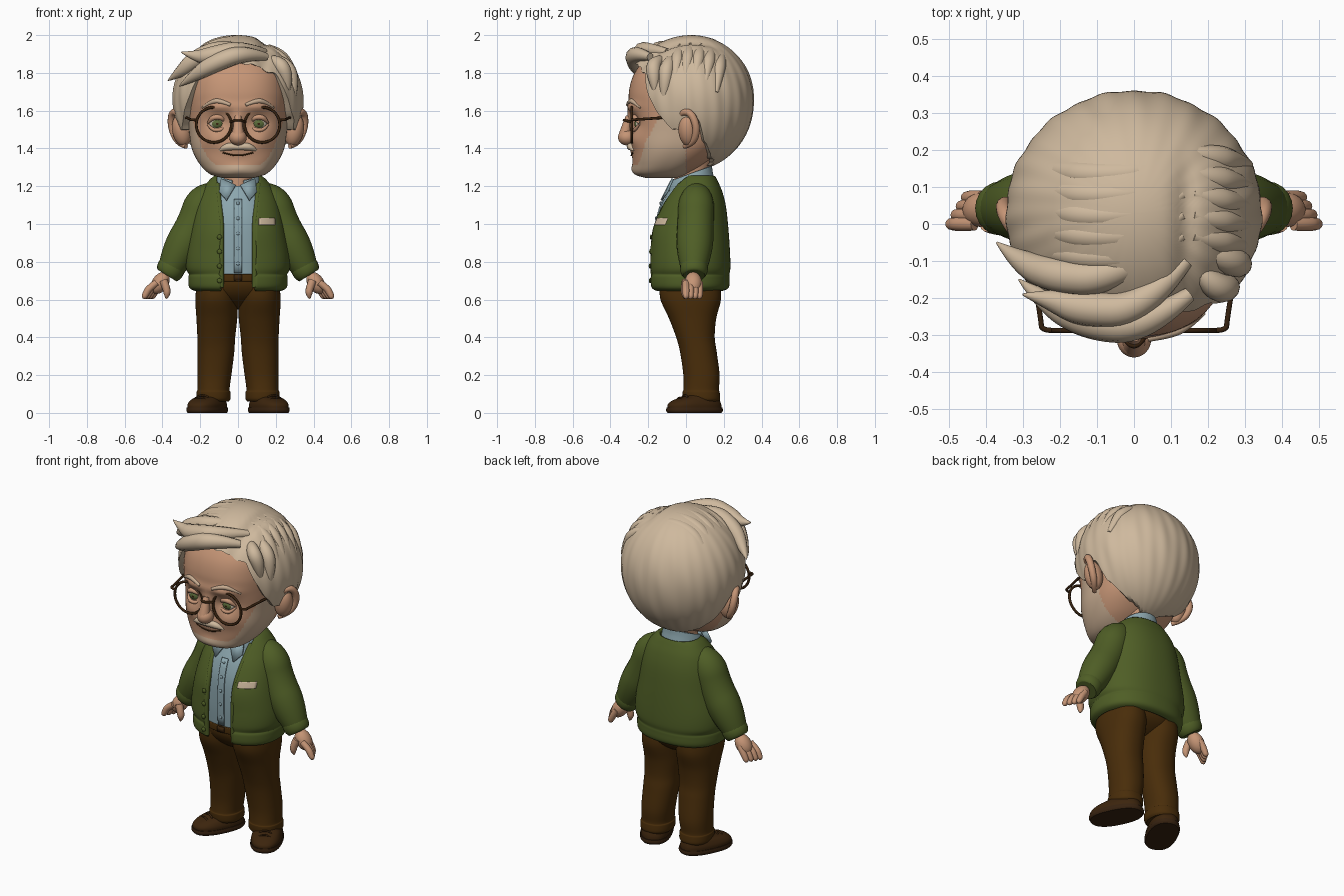
import bpy, bmesh, math
from math import sin, cos, pi, exp
from mathutils import Vector, Matrix

if "Cube" in bpy.data.objects:
    bpy.data.objects.remove(bpy.data.objects["Cube"], do_unlink=True)


def material(name, *rgb):
    m = bpy.data.materials.new(name)
    m.use_nodes = True
    m.diffuse_color = (*rgb, 1)
    bsdf = next(n for n in m.node_tree.nodes if n.type == 'BSDF_PRINCIPLED')
    bsdf.inputs["Base Color"].default_value = (*rgb, 1)
    bsdf.inputs["Roughness"].default_value = 0.8
    return m


SKIN = material("skin", .56, .30, .18)
HAIR = material("pale hair", .62, .485, .34)
STUBBLE = material("stubble", .57, .41, .28)
GREEN = material("green wool", .078, .112, .019)
SHIRT = material("blue shirt", .26, .38, .42)
BROWN = material("brown trousers", .066, .026, .003)
LEATHER = material("leather", .045, .018, .004)
FRAME = material("dark frame", .038, .016, .005)
WHITE = material("eye white", .62, .53, .42)
IRIS = material("green iris", .10, .14, .04)


# ---- helpers ----
def make(name, verts, faces, mat, thick=0):
    me = bpy.data.meshes.new(name)
    me.from_pydata(verts, [], faces)
    bm = bmesh.new()
    bm.from_mesh(me)
    bmesh.ops.recalc_face_normals(bm, faces=bm.faces)
    bm.to_mesh(me)
    bm.free()
    me.materials.append(mat)
    ob = bpy.data.objects.new(name, me)
    bpy.context.collection.objects.link(ob)
    if thick:
        mod = ob.modifiers.new("thickness", 'SOLIDIFY')
        mod.thickness, mod.offset = thick, 0
    return ob


def grid_faces(rows, cols, wrap):
    return [(r * cols + c, r * cols + (c + 1) % cols, (r + 1) * cols + (c + 1) % cols, (r + 1) * cols + c)
            for r in range(rows - 1) for c in range(cols if wrap else cols - 1)]


def smooth(rings, k=6):
    out = []
    for i in range(len(rings) - 1):
        p = [rings[min(max(i + d, 0), len(rings) - 1)] for d in (-1, 0, 1, 2)]
        for t in (j / k for j in range(k)):
            out.append([.5 * (2 * b + (c - a) * t + (2 * a - 5 * b + 4 * c - d) * t ** 2
                              + (3 * b - a - 3 * c + d) * t ** 3) for a, b, c, d in zip(*p)])
    return out + [list(rings[-1])]


def loft(name, rings, mat, n=2.2, seg=64, k=6, gap=None, thick=0):
    """Rings are (z, cx, cy, rx, ry); gap(z) leaves a front opening of that half width."""
    def spow(v):
        return math.copysign(abs(v) ** (2 / n), v)
    dense, verts = smooth(rings, k), []
    for z, cx, cy, rx, ry in dense:
        g = math.asin(min(gap(z) / rx, .9) ** (n / 2)) if gap else 0
        for i in range(seg):
            a = g + (2 * pi - 2 * g) * i / (seg - 1 if gap else seg)
            verts.append((cx + rx * spow(sin(a)), cy - ry * spow(cos(a)), z))
    faces = grid_faces(len(dense), seg, not gap)
    if not gap:
        faces += [tuple(range(seg)), tuple(range(len(verts) - seg, len(verts)))]
    return make(name, verts, faces, mat, thick)


def front(rings, x, z, n=2.2):
    """Front surface y of a loft at x and z."""
    d = smooth(rings)
    lo, hi = next(((a, b) for a, b in zip(d, d[1:]) if a[0] <= z <= b[0]), (d[-1], d[-1]))
    t = (z - lo[0]) / max(hi[0] - lo[0], 1e-6)
    _, cx, cy, rx, ry = [p + (q - p) * t for p, q in zip(lo, hi)]
    return cy - ry * max(0, 1 - abs((x - cx) / rx) ** n) ** (1 / n)


def tube(name, pts, radii, mat, res=4):
    cu = bpy.data.curves.new(name, 'CURVE')
    cu.dimensions, cu.bevel_depth, cu.bevel_resolution = '3D', 1, res
    cu.use_fill_caps = True
    sp = cu.splines.new('NURBS')
    sp.points.add(len(pts) - 1)
    for q, p, r in zip(sp.points, pts, radii):
        q.co, q.radius = (*p, 1), r
    sp.order_u, sp.use_endpoint_u, sp.resolution_u = 3, True, 8
    cu.materials.append(mat)
    ob = bpy.data.objects.new(name, cu)
    bpy.context.collection.objects.link(ob)
    return ob


def ball(name, loc, scale, mat, rot=(0, 0, 0)):
    bpy.ops.mesh.primitive_uv_sphere_add(segments=32, ring_count=20, radius=1, location=loc, rotation=rot)
    ob = bpy.context.object
    ob.name, ob.scale = name, scale
    ob.data.materials.append(mat)
    return ob


def patch(name, rings, x0, x1, z0, z1, mat, lift):
    m = 9
    xz = [(x0 + (x1 - x0) * i / (m - 1), z0 + (z1 - z0) * j / (m - 1)) for j in range(m) for i in range(m)]
    return make(name, [(x, front(rings, x, z) - lift, z) for x, z in xz], grid_faces(m, m, False), mat, .008)


# ---- head with modelled face ----
head_rings = [(1.243, 0, -.13, .08, .08), (1.265, 0, -.13, .15, .14), (1.32, 0, -.09, .205, .19),
              (1.4, 0, -.05, .245, .232), (1.5, 0, -.02, .26, .262), (1.6, 0, 0, .268, .297),
              (1.7, 0, 0, .268, .302), (1.8, 0, 0, .245, .272), (1.88, 0, 0, .17, .2), (1.92, 0, 0, .06, .08)]
bumps = [(0, 1.53, .025, .06, .03), (0, 1.4, .08, .04, .014), (0, 1.29, .06, .03, .01)]
for s in (-1, 1):
    bumps += [(s * .1, 1.62, .08, .025, .018), (s * .11, 1.54, .055, .035, -.02), (s * .13, 1.45, .06, .05, .02)]


def bump(x, z):
    return sum(a * exp(-((x - bx) / sx) ** 2 - ((z - bz) / sz) ** 2) for bx, bz, sx, sz, a in bumps)


def face_y(x, z):
    return front(head_rings, x, z, 2.4) - bump(x, z)


head = loft("head", head_rings, SKIN, n=2.4, seg=144, k=9)
head.data.materials.append(STUBBLE)
for v in head.data.vertices:
    if v.co.y < -.05:
        v.co.y -= bump(v.co.x, v.co.z)
for p in head.data.polygons:
    x, y, z = p.center
    rise = min(max((abs(x) - .1) / .14, 0), 1)
    if z < 1.31 + .24 * rise ** 2 and y < .0:
        p.material_index = 1

ball("nose_tip", (0, -.312, 1.458), (.046, .048, .042), SKIN)
tube("nose_bridge", [(0, -.30, 1.57), (0, -.315, 1.52), (0, -.325, 1.46)], (.018, .025, .035), SKIN)
tube("mouth", [(x, face_y(x, 1.37) - .001, 1.362 + 2.5 * x * x) for x in (-.08, -.04, 0, .04, .08)], [.004] * 5, LEATHER)

for s, side in ((-1, "right"), (1, "left")):
    # eyes, coloured by distance from the pupil
    ey = front(head_rings, s * .11, 1.53, 2.4) + .043
    eye = ball(side + "_eye", (s * .11, ey, 1.53), (.047, .036, .045), WHITE, (pi / 2, 0, 0))
    eye.data.materials.append(IRIS)
    eye.data.materials.append(FRAME)
    for p in eye.data.polygons:
        r = math.hypot(p.center.x, p.center.y)
        if p.center.z > 0 and r < .55:
            p.material_index = 2 if r < .22 else 1
    for lid, dz, r in (("upper_lid", .034, .014), ("lower_lid", -.031, .01)):
        tube(f"{side}_{lid}", [(s * .11 + dx, ey - d, 1.53 + dz * h) for dx, d, h in
             ((-.05, .02, .1), (-.03, .04, .9), (0, .045, 1.1), (.03, .04, .9), (.05, .02, .1))],
             (.005, r, r, r, .005), SKIN)
    tube(side + "_eyebrow", [(s * x, face_y(s * x, z) - .001, z) for x, z in
         ((.04, 1.63), (.09, 1.652), (.14, 1.65), (.19, 1.615))], (.008, .013, .013, .004), STUBBLE)
    tube(side + "_moustache", [(s * x, face_y(s * x, z) - .001, z) for x, z in
         ((-.005, 1.408), (.04, 1.412), (.075, 1.403), (.1, 1.388))], (.017, .021, .017, .003), HAIR)
    # ears
    ball(side + "_ear", (s * .298, .01, 1.495), (.05, .05, .085), SKIN, (0, s * .2, s * -.35))
    tube(side + "_ear_rim", [(s * x, y, z) for x, y, z in ((.27, -.035, 1.53), (.315, -.035, 1.59), (.35, .025, 1.595),
         (.355, .06, 1.51), (.315, .04, 1.425), (.275, -.01, 1.41))], (.012, .016, .02, .02, .018, .012), SKIN)
    # glasses
    bpy.ops.mesh.primitive_torus_add(location=(s * .128, -.287, 1.525), rotation=(pi / 2, 0, 0),
                                     major_radius=.093, minor_radius=.0075, major_segments=48, minor_segments=10)
    rim = bpy.context.object
    rim.name = side + "_glasses_rim"
    rim.data.materials.append(FRAME)
    tube(side + "_glasses_arm", [(s * .218, -.287, 1.55), (s * .25, -.287, 1.552), (s * .25, -.26, 1.553),
                                 (s * .29, -.02, 1.57)], [.007] * 4, FRAME)
tube("glasses_bridge", [(-.037, -.287, 1.54), (0, -.37, 1.56), (.037, -.287, 1.54)], [.007] * 3, FRAME)

# ---- hair: cap running from the crown down to a hairline set by direction ----
hairline = [(0, 1.85), (25, 1.84), (40, 1.79), (48, 1.68), (58, 1.58), (70, 1.5), (82, 1.5), (90, 1.57),
            (97, 1.55), (104, 1.44), (120, 1.36), (150, 1.31), (180, 1.3)]


def hairline_z(deg):
    for (a, za), (b, zb) in zip(hairline, hairline[1:]):
        if deg <= b:
            return za + (zb - za) * (deg - a) / (b - a)


cols, rows, verts = 180, 44, []
for r in range(rows + 2):
    for c in range(cols):
        a = 2 * pi * c / cols
        dz = hairline_z(min(math.degrees(a), 360 - math.degrees(a))) + .003 * sin(31 * a) - 1.66
        low = math.asin(max(dz / (.34 if dz > 0 else .375), -.99))
        phi = pi / 2 - .01 - (pi / 2 - .01 - low) * min(r / (rows - 1), 1)
        k = (1, .92, .8)[max(0, r - rows + 1)]
        k *= 1 + .010 * cos(phi) * sin(20 * a + 4 * phi) * sin(7 * a - 2 * phi)
        x, y = .345 * cos(phi) * sin(a) * k, .03 - .33 * cos(phi) * cos(a) * k
        z = 1.66 + (.34 if phi > 0 else .375) * sin(phi)
        y -= .025 * max(0, cos(a)) ** 3 * cos(phi)
        if z > 1.8 and y < .22:     # side parting
            z -= .02 * exp(-((x - .14) / .03) ** 2) * min(1, (.22 - y) / .15)
        verts.append((x, y, z))
make("hair_cap", verts, grid_faces(rows + 2, cols, True) + [tuple(range(cols))], HAIR)

# fringe locks swept from the parting, then flatter strands sunk into the cap
locks = [[(.15, -.19, 1.885), (.03, -.28, 1.91), (-.13, -.265, 1.85), (-.24, -.21, 1.78), (-.31, -.15, 1.73)],
         [(.14, -.1, 1.91), (.02, -.235, 1.93), (-.14, -.23, 1.89), (-.22, -.205, 1.885), (-.3, -.19, 1.91)],
         [(.12, -.04, 1.92), (-.06, -.15, 1.94), (-.22, -.14, 1.88), (-.31, -.1, 1.80), (-.37, -.05, 1.76)],
         [(.17, -.12, 1.87), (.22, -.175, 1.86), (.262, -.17, 1.77), (.262, -.16, 1.68)],
         [(.17, -.06, 1.88), (.255, -.1, 1.855), (.295, -.11, 1.74), (.285, -.12, 1.62)]]
for i, pts in enumerate(locks):
    tube(f"hair_lock_{i + 1}", pts, (.02, .046, .05, .032, .003) if len(pts) > 4 else (.02, .042, .036, .006), HAIR)


def sunk(x, y):
    return (x, y, 1.63 + .34 * max(0, 1 - (x / .345) ** 2 - ((y - .03) / .33) ** 2) ** .5)


for i in range(5):
    y = -.03 + .055 * i
    tube(f"swept_strand_{i + 1}", [sunk(.13, y), sunk(.05, y - .05), sunk(-.09, y - .06), sunk(-.2, y - .05),
                                   sunk(-.29, y - .03)], (.015, .036, .04, .036, .01), HAIR)
    tube(f"side_strand_{i + 1}", [sunk(.155, y), sunk(.2, y - .01), sunk(.26, y - .02), sunk(.31, y - .03)],
         (.02, .036, .036, .012), HAIR)

# ---- shirt, collar and neck ----
loft("neck", [(1.12, 0, .02, .075, .08), (1.22, 0, .025, .075, .085), (1.34, 0, .04, .09, .1)], SKIN, n=2)
shirt_rings = [(.73, 0, .01, .2, .165), (.85, 0, .015, .22, .175), (1.0, 0, .015, .2, .17), (1.1, 0, .015, .17, .145),
               (1.16, 0, .02, .13, .12), (1.2, 0, .025, .1, .1)]
loft("shirt", shirt_rings, SHIRT)
patch("shirt_placket", shirt_rings, -.02, .02, .74, 1.13, SHIRT, .004)
for i in range(5):
    z = .79 + .08 * i
    ball(f"shirt_button_{i + 1}", (0, front(shirt_rings, 0, z) - .009, z), (.009, .005, .009), SHIRT)
collar = loft("collar_band", [(1.2, 0, .025, .115, .115), (1.235, 0, .025, .108, .108), (1.265, 0, .03, .098, .1)],
              SHIRT, n=2, gap=lambda z: .03, thick=.016)
for v in collar.data.vertices:
    v.co.z += .4 * (v.co.y - .025)

# ---- cardigan ----
knit = [(.655, 0, .015, .225, .175), (.67, 0, .018, .25, .2), (.715, 0, .018, .253, .203), (.735, 0, .02, .25, .2),
        (.77, 0, .02, .265, .205), (.85, 0, .02, .262, .203), (.97, 0, .02, .24, .195), (1.09, 0, .037, .215, .165),
        (1.17, 0, .052, .185, .13), (1.225, 0, .058, .145, .1), (1.25, 0, .06, .115, .085)]


def opening(z):
    return .088 + max(0, z - 1.0) * .1


loft("cardigan", knit, GREEN, n=2.3, seg=96, gap=opening, thick=.02)
for s, side in ((-1, "right"), (1, "left")):
    zs = (.665, .8, .9, 1.0, 1.09, 1.16, 1.21)
    tube(side + "_cardigan_edge", [(s * opening(z), front(knit, opening(z), z), z) for z in zs], [.014] * 7, GREEN)
    make(side + "_collar_flap", [(s * .012, -.09, 1.205), (s * .09, -.07, 1.24), (s * .1, -.1, 1.17),
                                 (s * .06, -.13, 1.125)], [(0, 1, 2, 3)], SHIRT, .012)
    tube(side + "_pocket_welt", [(s * x, front(knit, x, z) - .004, z) for x, z in ((.15, .84), (.18, .81), (.2, .76))],
         [.008] * 3, GREEN)
    # sleeves, cuffs and hands
    tube(side + "_sleeve", [(s * x, y, z) for x, y, z in ((.1, .06, 1.16), (.18, .055, 1.14), (.225, .05, 1.0),
         (.305, .045, .86), (.355, .042, .765))], (.06, .097, .096, .1, .07), GREEN, 8)
    tube(side + "_cuff", [(s * x, .042, z) for x, z in ((.335, .80), (.35, .775), (.37, .735), (.375, .727))],
         (.066, .076, .07, .058), GREEN, 8)
    ball(side + "_palm", (s * .412, .038, .688), (.043, .046, .064), SKIN, (0, s * -.6, 0))
    for i in range(4):
        y, dx = .0 + .024 * i, -.014 * i
        tube(f"{side}_finger_{i + 1}", [(s * (.43 + dx / 2), y, .69), (s * (.472 + dx), y, .66),
             (s * (.488 + dx), y, .63), (s * (.499 + dx), y, .608), (s * (.501 + dx), y, .604)],
             (.018, .019, .018, .014, .003), SKIN)
    tube(side + "_thumb", [(s * .395, .0, .7), (s * .378, -.008, .66), (s * .375, -.008, .625), (s * .38, -.006, .605)],
         (.022, .021, .018, .004), SKIN)
for i in range(4):
    z = .70 + .077 * i
    ball(f"cardigan_button_{i + 1}", (-.098, front(knit, -.098, z) - .016, z), (.013, .007, .013), GREEN)
patch("pocket_square", knit, .11, .195, .995, 1.03, HAIR, .014)

# ---- trousers, belt and shoes ----
loft("trouser_seat", [(.55, 0, .025, .02, .03), (.575, 0, .025, .1, .09), (.62, 0, .025, .2, .145),
                      (.67, 0, .02, .22, .168), (.72, 0, .015, .215, .165), (.75, 0, .015, .2, .155)], BROWN)
loft("belt", [(.695, 0, .013, .212, .168), (.7, 0, .013, .222, .174), (.73, 0, .013, .222, .174),
              (.735, 0, .013, .212, .168)], BROWN)
make("belt_buckle", [(x, -.164, z) for x, z in ((-.022, .7), (.022, .7), (.022, .732), (-.022, .732))],
     [(0, 1, 2, 3)], LEATHER, .009)
for s, side in ((-1, "right"), (1, "left")):
    loft(side + "_trouser_leg", [(z, s * cx, cy, rx, ry) for z, cx, cy, rx, ry in (
        (.06, .13, .085, .08, .088), (.075, .13, .083, .09, .098), (.11, .13, .08, .09, .098), (.125, .13, .08, .085, .094),
        (.2, .125, .082, .09, .096), (.32, .117, .066, .097, .097), (.4, .115, .05, .1, .102), (.5, .112, .035, .108, .125),
        (.6, .113, .025, .113, .16), (.68, .11, .02, .108, .16))], BROWN)
    turn = Matrix.Translation((s * .163, .045, 0)) @ Matrix.Rotation(s * .45, 4, 'Z')
    for part, rings, mat in (
            ("shoe_sole", [(0, 0, 0, .082, .15), (.012, 0, 0, .088, .157), (.028, 0, 0, .086, .155)], FRAME),
            ("shoe_upper", [(.02, 0, 0, .082, .15), (.045, 0, 0, .083, .148), (.068, 0, .012, .075, .128),
                            (.088, 0, .04, .064, .092), (.115, 0, .06, .056, .064)], LEATHER)):
        loft(f"{side}_{part}", rings, mat, n=2.4).data.transform(turn)
    for i in range(3):
        y = -.085 + .028 * i
        lace = [turn @ Vector((x, y, z + .012 * i)) for x, z in ((-.035, .07), (0, .092), (.035, .07))]
        tube(f"{side}_lace_{i + 1}", lace, [.005] * 3, LEATHER)

# ---- finish: meshes with smooth shading ----
bpy.ops.object.select_all(action='DESELECT')
curves = [o for o in bpy.context.scene.objects if o.type == 'CURVE']
for o in curves:
    o.select_set(True)
bpy.context.view_layer.objects.active = curves[0]
bpy.ops.object.convert(target='MESH')
for o in bpy.context.scene.objects:
    o.select_set(o.type == 'MESH')
bpy.ops.object.shade_smooth_by_angle(angle=math.radians(40))
